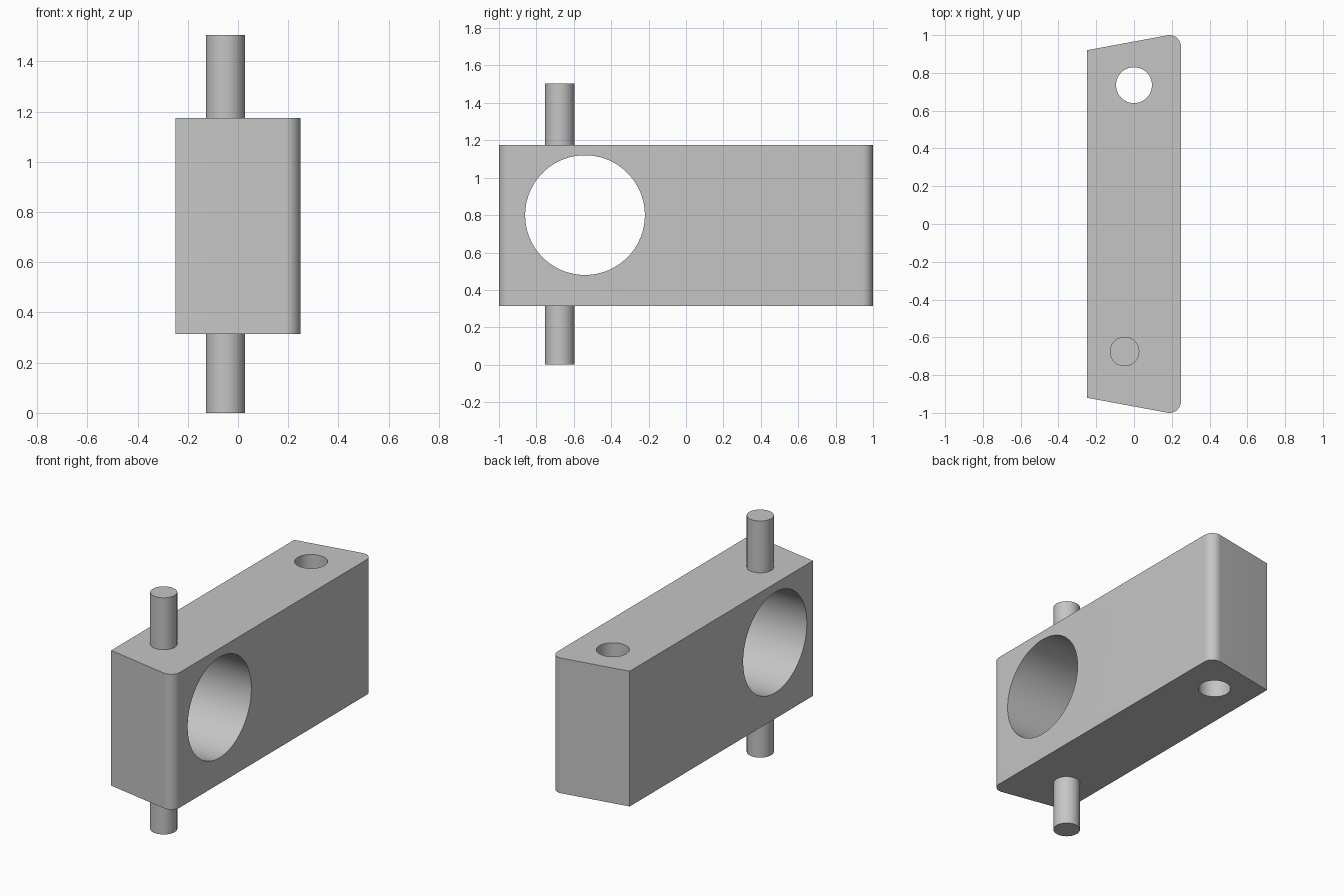
import bpy
import bmesh
from math import cos, sin, radians, pi

if "Cube" in bpy.data.objects:
    bpy.data.objects.remove(bpy.data.objects["Cube"], do_unlink=True)

GREY = (0.56, 0.56, 0.56, 1)
grey = bpy.data.materials.new("plain grey")
grey.use_nodes = True
grey.diffuse_color = GREY
grey.node_tree.nodes["Principled BSDF"].inputs["Base Color"].default_value = GREY

BOTTOM, TOP = 0.315, 1.175


def activate(obj):
    bpy.ops.object.select_all(action="DESELECT")
    obj.select_set(True)
    bpy.context.view_layer.objects.active = obj


def cylinder(name, radius, depth, centre, rotation=(0, 0, 0), sides=64):
    bpy.ops.mesh.primitive_cylinder_add(vertices=sides, radius=radius, depth=depth,
                                        location=centre, rotation=rotation)
    obj = bpy.context.object
    obj.name = name
    obj.data.materials.append(grey)
    return obj


def drill(body, cutter):
    mod = body.modifiers.new("hole", "BOOLEAN")
    mod.operation = "DIFFERENCE"
    mod.solver = "EXACT"
    mod.object = cutter
    activate(body)
    bpy.ops.object.modifier_apply(modifier=mod.name)
    bpy.data.objects.remove(cutter, do_unlink=True)


# Block: slanted ends, rounded on the left side corners
fillet, steps = 0.06, 12
arc = [(0.188 + fillet * cos(a), 0.94 + fillet * sin(a))
       for a in (radians(100.6) * i / steps for i in range(steps + 1))]
half = arc + [(-0.248, 0.92)]
outline = half + [(x, -y) for x, y in reversed(half)]

bm = bmesh.new()
base = bm.faces.new([bm.verts.new((x, y, BOTTOM)) for x, y in outline])
walls = bmesh.ops.extrude_face_region(bm, geom=[base])
bmesh.ops.translate(bm, vec=(0, 0, TOP - BOTTOM),
                    verts=[g for g in walls["geom"] if isinstance(g, bmesh.types.BMVert)])
bmesh.ops.recalc_face_normals(bm, faces=bm.faces)
mesh = bpy.data.meshes.new("block")
bm.to_mesh(mesh)
bm.free()
block = bpy.data.objects.new("block", mesh)
bpy.context.collection.objects.link(block)
mesh.materials.append(grey)

# Large cross bore and small vertical hole
drill(block, cylinder("bore_cutter", 0.32, 1, (0, -0.54, 0.8), (0, pi / 2, 0), 96))
drill(block, cylinder("hole_cutter", 0.095, 2, (0, 0.735, 0.75)))

# Pin stubs above and below the block, seated slightly into it
pins = []
for name, low, high in (("upper_pin", TOP - 0.03, 1.505), ("lower_pin", 0, BOTTOM + 0.03)):
    pins.append(cylinder(name, 0.078, high - low, (-0.05, -0.675, (low + high) / 2)))

for obj in [block] + pins:
    activate(obj)
    bpy.ops.object.shade_smooth_by_angle(angle=radians(30))
